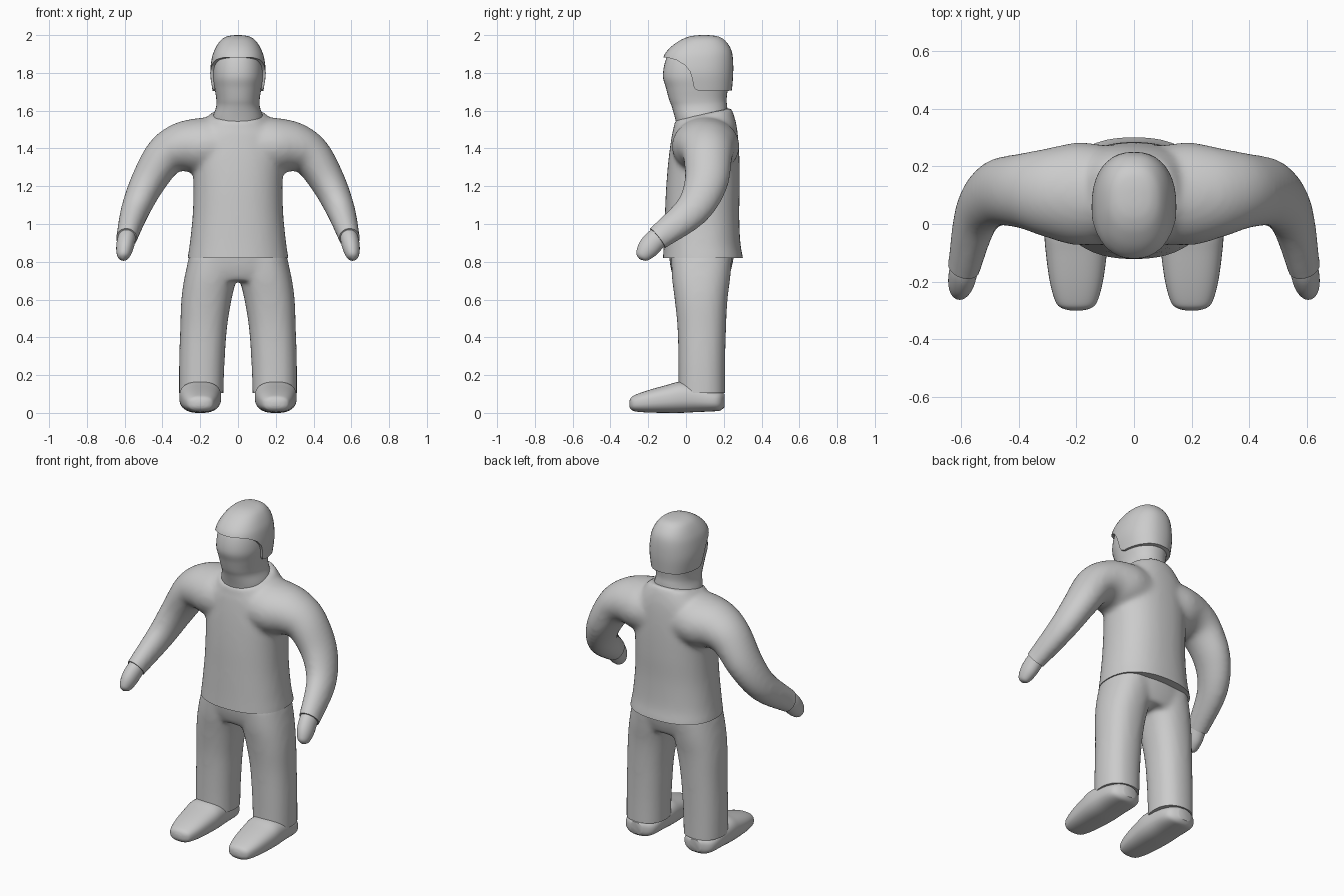
import bpy, bmesh, math
from mathutils import Vector

if "Cube" in bpy.data.objects:
    bpy.data.objects.remove(bpy.data.objects["Cube"])


def spline(a, b, c, d, t):
    return 0.5 * (2*b + (c-a)*t + (2*a-5*b+4*c-d)*t*t + (3*b-a-3*c+d)*t**3)


def loft(bm, rings, mode="z", p=2.0, side=1, n=40, steps=5):
    """Closed tube through rings (x, y, z, ru, rv, tilt), smoothly interpolated."""
    keys = [tuple(r) + (0,) * (6 - len(r)) for r in rings]
    dense = []
    for i in range(len(keys) - 1):
        q = [keys[max(0, i-1)], keys[i], keys[i+1], keys[min(len(keys)-1, i+2)]]
        for k in range(steps):
            dense.append([spline(*c, k / steps) for c in zip(*q)])
    dense.append(list(keys[-1]))
    for d in dense:
        d[0] *= side
    loops = []
    for i, d in enumerate(dense):
        c = Vector(d[:3])
        u, v = Vector((1, 0, 0)), Vector((0, 1, d[5]))
        if mode == "y":
            v = Vector((0, 0, 1))
        elif mode == "path":
            t = Vector(dense[min(i+1, len(dense)-1)][:3]) - Vector(dense[max(i-1, 0)][:3])
            t.normalize()
            u = t.cross(Vector((0, 1, 0.0))).normalized()
            v = t.cross(u)
        loop = []
        for k in range(n):
            a = 2 * math.pi * k / n
            ca, sa = math.cos(a), math.sin(a)
            x = math.copysign(abs(ca) ** (2/p), ca) * max(d[3], 0.002)
            y = math.copysign(abs(sa) ** (2/p), sa) * max(d[4], 0.002)
            loop.append(bm.verts.new(c + u * x + v * y))
        loops.append(loop)
    for a, b in zip(loops, loops[1:]):
        for k in range(n):
            bm.faces.new((a[k], a[(k+1) % n], b[(k+1) % n], b[k]))
    bm.faces.new(loops[0])
    bm.faces.new(loops[-1])


def ring(z, front, back, rx, x=0.0, tilt=0.0):
    return (x, (front + back) / 2, z, rx, (back - front) / 2, tilt)


def finish(bm, name):
    bmesh.ops.recalc_face_normals(bm, faces=bm.faces)
    me = bpy.data.meshes.new(name)
    bm.to_mesh(me)
    bm.free()
    ob = bpy.data.objects.new(name, me)
    bpy.context.collection.objects.link(ob)
    return ob


def apply(ob):
    dg = bpy.context.evaluated_depsgraph_get()
    me = bpy.data.meshes.new_from_object(ob.evaluated_get(dg))
    ob.modifiers.clear()
    ob.data = me


def fuse(ob, voxel, smooth):
    m = ob.modifiers.new("fuse", "REMESH")
    m.mode, m.voxel_size = "VOXEL", voxel
    m = ob.modifiers.new("soften", "SMOOTH")
    m.factor, m.iterations = 0.5, smooth
    apply(ob)


def trim(ob, planes):
    bm = bmesh.new()
    bm.from_mesh(ob.data)
    for co, no in planes:
        r = bmesh.ops.bisect_plane(bm, geom=bm.verts[:] + bm.edges[:] + bm.faces[:],
                                   plane_co=co, plane_no=no, clear_outer=True)
        edges = [e for e in r["geom_cut"] if isinstance(e, bmesh.types.BMEdge)]
        bmesh.ops.holes_fill(bm, edges=edges, sides=0)
    bm.to_mesh(ob.data)
    bm.free()


def shade(ob):
    bpy.ops.object.select_all(action="DESELECT")
    ob.select_set(True)
    bpy.context.view_layer.objects.active = ob
    bpy.ops.object.shade_smooth_by_angle(angle=math.radians(40))


# sweater: torso and both sleeves fused, then hem and cuffs cut clean
torso = [ring(0.77, -0.125, 0.305, 0.27), ring(0.82, -0.122, 0.302, 0.267),
         ring(0.90, -0.118, 0.288, 0.255), ring(1.05, -0.112, 0.282, 0.24),
         ring(1.2, -0.105, 0.285, 0.236), ring(1.35, -0.092, 0.283, 0.24),
         ring(1.47, -0.075, 0.275, 0.23), ring(1.53, -0.065, 0.262, 0.19, tilt=0.12),
         ring(1.582, -0.062, 0.24, 0.145, tilt=0.22)]
sleeve = [(0.08, 0.10, 1.41, 0.155, 0.17), (0.20, 0.105, 1.412, 0.15, 0.178),
          (0.30, 0.11, 1.405, 0.132, 0.155), (0.39, 0.115, 1.355, 0.11, 0.13),
          (0.48, 0.105, 1.215, 0.092, 0.115), (0.545, 0.03, 1.07, 0.076, 0.094),
          (0.59, -0.15, 0.925, 0.056, 0.068), (0.6, -0.19, 0.89, 0.054, 0.066)]
bm = bmesh.new()
loft(bm, torso, p=2.3)
for s in (1, -1):
    loft(bm, sleeve, "path", side=s)
sweater = finish(bm, "sweater")
fuse(sweater, 0.014, 10)
trim(sweater, [((0, 0, 0.82), (0, 0, -1))] +
     [((s*0.59, -0.15, 0.925), (s*0.15, -0.78, -0.6)) for s in (1, -1)])
shade(sweater)

# trousers: hips and both legs fused
hips = [ring(0.70, -0.06, 0.22, 0.20), ring(0.76, -0.08, 0.24, 0.268),
        ring(0.84, -0.09, 0.255, 0.255), ring(0.90, -0.09, 0.255, 0.235)]
leg = [ring(0.06, -0.04, 0.207, 0.117, 0.195), ring(0.25, -0.04, 0.207, 0.12, 0.192),
       ring(0.45, -0.045, 0.212, 0.124, 0.182), ring(0.6, -0.06, 0.22, 0.133, 0.167),
       ring(0.72, -0.075, 0.235, 0.138, 0.145), ring(0.84, -0.08, 0.245, 0.13, 0.125)]
bm = bmesh.new()
loft(bm, hips, p=2.3)
for s in (1, -1):
    loft(bm, leg, p=2.3, side=s)
trousers = finish(bm, "trousers")
fuse(trousers, 0.014, 10)
trim(trousers, [((0, 0, 0.105), (0, 0, -1))])
shade(trousers)

# shoes: (y, bottom, top, half width)
shoe = [(-0.30, 0.035, 0.06, 0.02), (-0.292, 0.02, 0.08, 0.05), (-0.27, 0.008, 0.095, 0.072),
        (-0.2, 0.002, 0.12, 0.092), (-0.1, 0.0, 0.148, 0.106), (-0.03, 0.0, 0.165, 0.111),
        (0.05, 0.004, 0.155, 0.108), (0.14, 0.008, 0.125, 0.102), (0.18, 0.012, 0.115, 0.082),
        (0.203, 0.03, 0.10, 0.04)]
# mitten hands
hand = [(0.585, -0.13, 0.94, 0.045, 0.054), (0.592, -0.165, 0.912, 0.048, 0.058),
        (0.60, -0.20, 0.872, 0.045, 0.056), (0.606, -0.225, 0.84, 0.036, 0.044),
        (0.609, -0.238, 0.823, 0.024, 0.03), (0.61, -0.244, 0.814, 0.004, 0.005)]
for s, tag in ((1, "left"), (-1, "right")):
    bm = bmesh.new()
    loft(bm, [(0.2, y, (b + t) / 2, w, (t - b) / 2) for y, b, t, w in shoe], "y", 2.5, s)
    shade(finish(bm, tag + "_shoe"))
    bm = bmesh.new()
    loft(bm, hand, "path", side=s)
    shade(finish(bm, tag + "_hand"))

# head and neck
bm = bmesh.new()
loft(bm, [ring(1.50, -0.045, 0.215, 0.135), ring(1.56, -0.058, 0.222, 0.134),
          ring(1.62, -0.075, 0.218, 0.116), ring(1.66, -0.09, 0.215, 0.115),
          ring(1.72, -0.106, 0.222, 0.124), ring(1.78, -0.122, 0.23, 0.132),
          ring(1.85, -0.113, 0.235, 0.128), ring(1.90, -0.09, 0.225, 0.112),
          ring(1.95, -0.03, 0.19, 0.07), ring(1.97, 0.05, 0.1, 0.01)], p=2.2)
shade(finish(bm, "head"))

# hair cap with the face opening cut away
bm = bmesh.new()
loft(bm, [ring(1.64, -0.11, 0.235, 0.122), ring(1.72, -0.115, 0.244, 0.137),
          ring(1.80, -0.132, 0.25, 0.147), ring(1.88, -0.121, 0.248, 0.138),
          ring(1.93, -0.088, 0.236, 0.12), ring(1.97, -0.035, 0.208, 0.094),
          ring(1.99, 0.01, 0.178, 0.066), ring(1.998, 0.05, 0.14, 0.034),
          ring(2.0, 0.09, 0.10, 0.004)], p=2.3)
hair = finish(bm, "hair")
edge = [(-0.3, 1.885), (-0.1, 1.882), (-0.05, 1.868), (-0.005, 1.84), (0.02, 1.81),
        (0.033, 1.77), (0.04, 1.73), (0.05, 1.712), (0.075, 1.703), (0.2, 1.703),
        (0.3, 1.712), (0.3, 1.4), (-0.3, 1.4)]
bm = bmesh.new()
face = bm.faces.new([bm.verts.new((-0.3, y, z)) for y, z in edge])
new = bmesh.ops.extrude_face_region(bm, geom=[face])["geom"]
bmesh.ops.translate(bm, vec=(0.6, 0, 0),
                    verts=[v for v in new if isinstance(v, bmesh.types.BMVert)])
cutter = finish(bm, "face_opening_cutter")
m = hair.modifiers.new("opening", "BOOLEAN")
m.operation, m.object, m.solver = "DIFFERENCE", cutter, "EXACT"
apply(hair)
bpy.data.objects.remove(cutter)
shade(hair)
